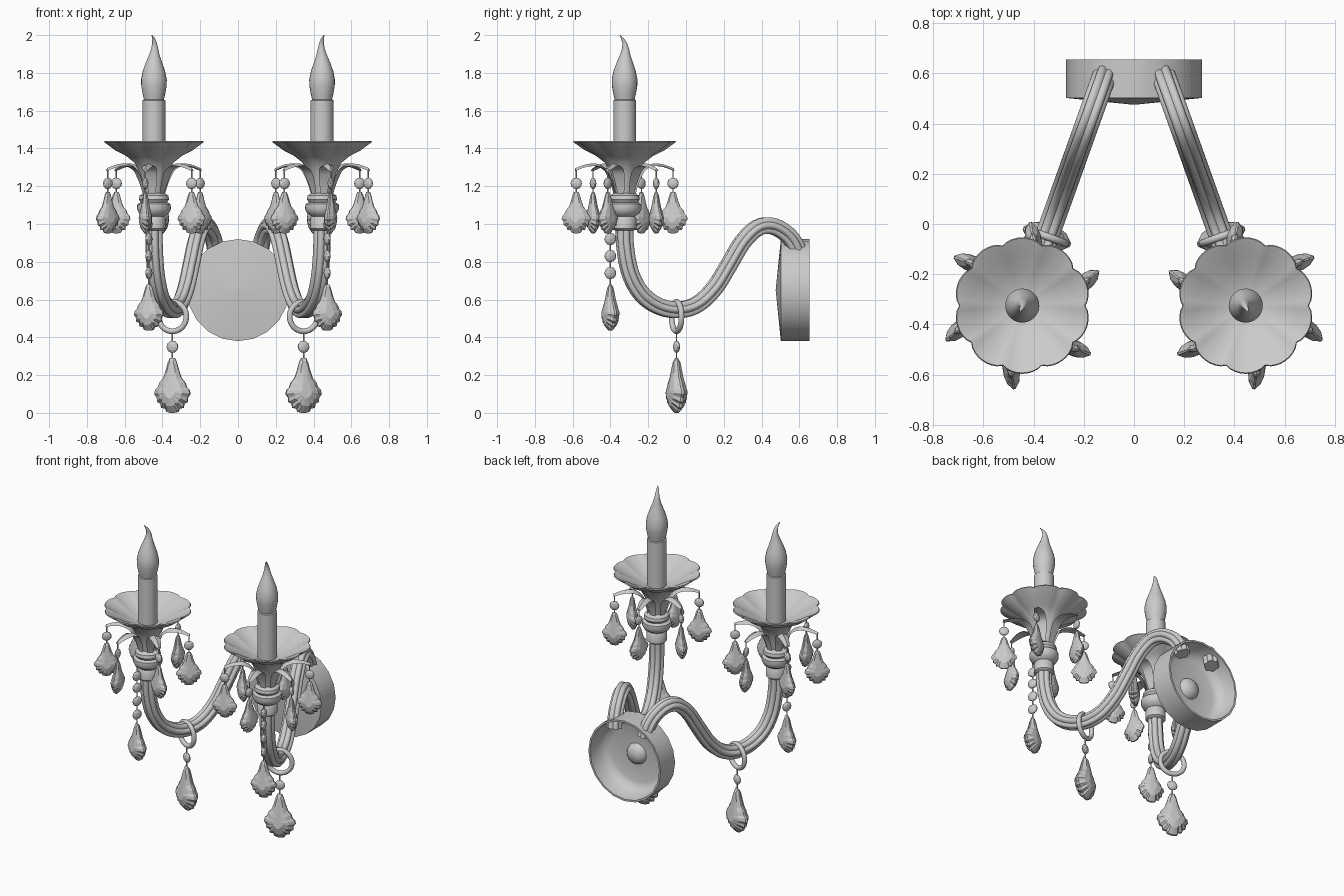
import bpy, bmesh
from math import pi, sin, cos, radians
from mathutils import Vector, Matrix

if "Cube" in bpy.data.objects:
    bpy.data.objects.remove(bpy.data.objects["Cube"])

CX, CY = -0.445, -0.325                     # left candle axis
ARM = Vector((0.33, 0.925, 0)).normalized() # horizontal direction of left arm
SIDE = Vector((ARM.y, -ARM.x, 0))
UP = Vector((0, 0, 1))


def finish(name, bm, mirror=True, smooth=True):
    bmesh.ops.recalc_face_normals(bm, faces=bm.faces)
    me = bpy.data.meshes.new(name)
    bm.to_mesh(me)
    bm.free()
    ob = bpy.data.objects.new(name, me)
    bpy.context.collection.objects.link(ob)
    if mirror:
        ob.modifiers.new("mirror", 'MIRROR').use_mirror_merge = False
    if smooth:
        bpy.ops.object.select_all(action='DESELECT')
        bpy.context.view_layer.objects.active = ob
        ob.select_set(True)
        bpy.ops.object.shade_smooth_by_angle(angle=radians(40))
    return ob


def loft(bm, rings, caps=True, loop=False):
    vs = [[bm.verts.new(p) for p in r] for r in rings]
    n = len(vs[0])
    pairs = list(zip(vs, vs[1:])) + ([(vs[-1], vs[0])] if loop else [])
    for a, b in pairs:
        for i in range(n):
            j = (i + 1) % n
            bm.faces.new((a[i], a[j], b[j], b[i]))
    if caps and not loop:
        bm.faces.new(vs[0])
        bm.faces.new(vs[-1])


def spin(profile, n=32, lobe=lambda r, a: 1, at=(CX, CY)):
    return [[Vector((at[0] + r * lobe(r, a) * cos(a), at[1] + r * lobe(r, a) * sin(a), z))
             for a in (2 * pi * i / n for i in range(n))] for r, z in profile]


def smooth_path(pts, k=6):
    pts = [Vector(p) for p in pts]
    p = [2 * pts[0] - pts[1]] + pts + [2 * pts[-1] - pts[-2]]
    out = []
    for i in range(1, len(p) - 2):
        a, b, c, d = p[i - 1:i + 3]
        for s in range(k):
            t = s / k
            out.append(0.5 * (2 * b + (c - a) * t + (2 * a - 5 * b + 4 * c - d) * t * t
                              + (3 * b - a - 3 * c + d) * t ** 3))
    return out + [pts[-1]]


def lathe(name, profile, **kw):
    bm = bmesh.new()
    loft(bm, spin(profile, **kw))
    return finish(name, bm)


# Fluted S-shaped arm, swept in its vertical plane
path = smooth_path([(CX + (y - CY) * 0.357, y, z) for y, z in (
    (-.325, 1.0), (-.322, .88), (-.295, .74), (-.235, .63), (-.145, .565), (-.04, .545),
    (.06, .575), (.15, .66), (.225, .78), (.3, .905), (.38, .98), (.46, .988),
    (.535, .945), (.58, .885), (.6, .82))])
rings = []
for i, p in enumerate(path):
    t = (path[min(i + 1, len(path) - 1)] - path[max(i - 1, 0)]).normalized()
    b = t.cross(SIDE)
    rings.append([p + (SIDE * cos(a) + b * sin(a)) * (.037 + .011 * abs(cos(3 * a)))
                  for a in (2 * pi * k / 36 for k in range(36))])
bm = bmesh.new()
loft(bm, rings)
finish("arm", bm)

# Turned urn joint under the cup
lathe("urn", [(.05, .965), (.062, .975), (.062, 1.03), (.055, 1.04), (.078, 1.055), (.09, 1.08),
              (.088, 1.105), (.07, 1.115), (.08, 1.13), (.076, 1.15), (.055, 1.165)])

# Scalloped drip cup, outer shell then inner dish
def petal(r, a):
    w = min(1, max(0, (r - .04) / .2))
    return 1 - .075 * w * (1 - abs(sin(5 * a)) ** .7)

lathe("drip_cup", [(.045, 1.15), (.055, 1.2), (.075, 1.27), (.105, 1.325), (.15, 1.36), (.21, 1.39),
                   (.255, 1.422), (.272, 1.434), (.268, 1.44), (.25, 1.432), (.2, 1.405),
                   (.14, 1.375), (.08, 1.35), (.05, 1.345)], n=80, lobe=petal)

# Candle tube and bent flame bulb
lathe("candle", [(.06, 1.3), (.06, 1.655), (.05, 1.66)])
bm = bmesh.new()
flame = [(.052, 1.655, 0, 0), (.06, 1.69, 0, 0), (.067, 1.73, 0, 0), (.068, 1.765, 0, 0),
         (.059, 1.81, 0, 0), (.043, 1.855, 0, .001), (.028, 1.895, .002, .003), (.018, 1.93, .004, .005),
         (.012, 1.96, .003, 0), (.008, 1.983, -.003, -.012), (.002, 2.0, -.01, -.024)]
loft(bm, [spin([(r, z)], 24, at=(CX + dx, CY + dy))[0] for r, z, dx, dy in flame])
finish("flame_bulb", bm)


# Faceted crystal helpers: flat drop, flat bead, wire
def crystal(bm, pos, angle, h, w, t):
    half = [(.14, 1), (.24, .93), (.36, .78), (.5, .64), (.72, .55), (.8, .47), (.95, .42), (1, .34),
            (.86, .28), (.85, .2), (.66, .17), (.62, .09), (.4, .08), (.32, .02), (.1, 0)]
    outline = half + [(-x, z) for x, z in reversed(half)]
    layers = []
    for s, d in ((.3, -1), (.68, -.75), (1, -.14), (1, .14), (.68, .75), (.3, 1)):
        layers.append([(x * s * w, d * t * (1 - .55 * max(0, z - .4) / .6), (.38 + (z - .38) * (s if z < .38 else s ** .3)) * h)
                       for x, z in outline])
    m = Matrix.Translation(pos) @ Matrix.Rotation(angle, 4, 'Z')
    loft(bm, [[m @ Vector(v) for v in l] for l in layers])


def bead(bm, pos, angle, r):
    m = Matrix.Translation(pos) @ Matrix.Rotation(angle, 4, 'Z') @ Matrix.Diagonal((1, .5, 1, 1))
    bmesh.ops.create_icosphere(bm, subdivisions=2, radius=r, matrix=m)


def wire(bm, x, y, z0, z1):
    loft(bm, spin([(.004, z0), (.004, z1)], 6, at=(x, y)))


# Six curled leaves, each carrying a bead and a drop
leaves, drops, wires = bmesh.new(), bmesh.new(), bmesh.new()
for k in range(6):
    a = radians(20 + 60 * k)
    out, tan = Vector((cos(a), sin(a), 0)), Vector((-sin(a), cos(a), 0))
    spine = smooth_path([(.05, 0, 1.15), (.068, 0, 1.22), (.1, 0, 1.285), (.15, 0, 1.312),
                         (.21, 0, 1.308), (.265, 0, 1.288)], 3)
    sect = []
    for i, p in enumerate(spine):
        f = i / (len(spine) - 1)
        w = .012 + .022 * sin(pi * min(1, f * 1.02)) ** .8
        c = Vector((CX, CY, 0)) + out * p.x + UP * p.z
        n = (out * -.5 + UP) if f < .4 else UP
        sect.append([c + tan * w - n * .006, c + n * .007, c - tan * w - n * .006, c - n * .007])
    loft(leaves, sect)
    x, y = CX + out.x * .26, CY + out.y * .26
    wire(wires, x, y, 1.16, 1.292)
    bead(drops, (x, y, 1.215), a + radians(20), .031)
    crystal(drops, (x, y, .95), a + radians(20), .22, .078, .032)
finish("leaves", leaves)

# Long bead string in front of the arm
x, y = CX - ARM.x * .08, CY - ARM.y * .08
arm_angle, side_angle = radians(70.4), radians(-19.6)
wire(wires, x, y, .66, 1.07)
for z in (1.0, .92, .83, .74):
    bead(drops, (x, y, z), arm_angle, .033)
crystal(drops, (x, y, .435), side_angle, .245, .082, .042)

# Ring round the arm with the large drop below
ring_c = Vector((-.347, -.05, .51))
bm = bmesh.new()
circle = []
for i in range(36):
    u = 2 * pi * i / 36
    d = SIDE * cos(u) + UP * sin(u)
    circle.append([ring_c + d * (.078 + .015 * cos(v)) + ARM * .015 * sin(v)
                   for v in (2 * pi * j / 12 for j in range(12))])
loft(bm, circle, loop=True)
finish("hanging_ring", bm)
wire(wires, ring_c.x, ring_c.y, .27, .43)
bead(drops, (ring_c.x, ring_c.y, .35), side_angle, .033)
crystal(drops, (ring_c.x, ring_c.y, 0), side_angle, .29, .1, .05)
finish("crystal_drops", drops, smooth=False)
finish("wires", wires)

# Wall plate: shallow cone front, hollow back with a central boss
bm = bmesh.new()
loft(bm, spin([(.002, .475), (.27, .502), (.27, .655), (.258, .655), (.25, .57), (.225, .535), (.19, .522),
               (.07, .522), (.06, .545), (.035, .56), (.002, .565)], 20, at=(0, 0)))
bmesh.ops.transform(bm, verts=bm.verts, matrix=Matrix.Translation((0, 0, .65)) @ Matrix.Rotation(-pi / 2, 4, 'X'))
finish("wall_plate", bm, mirror=False)
